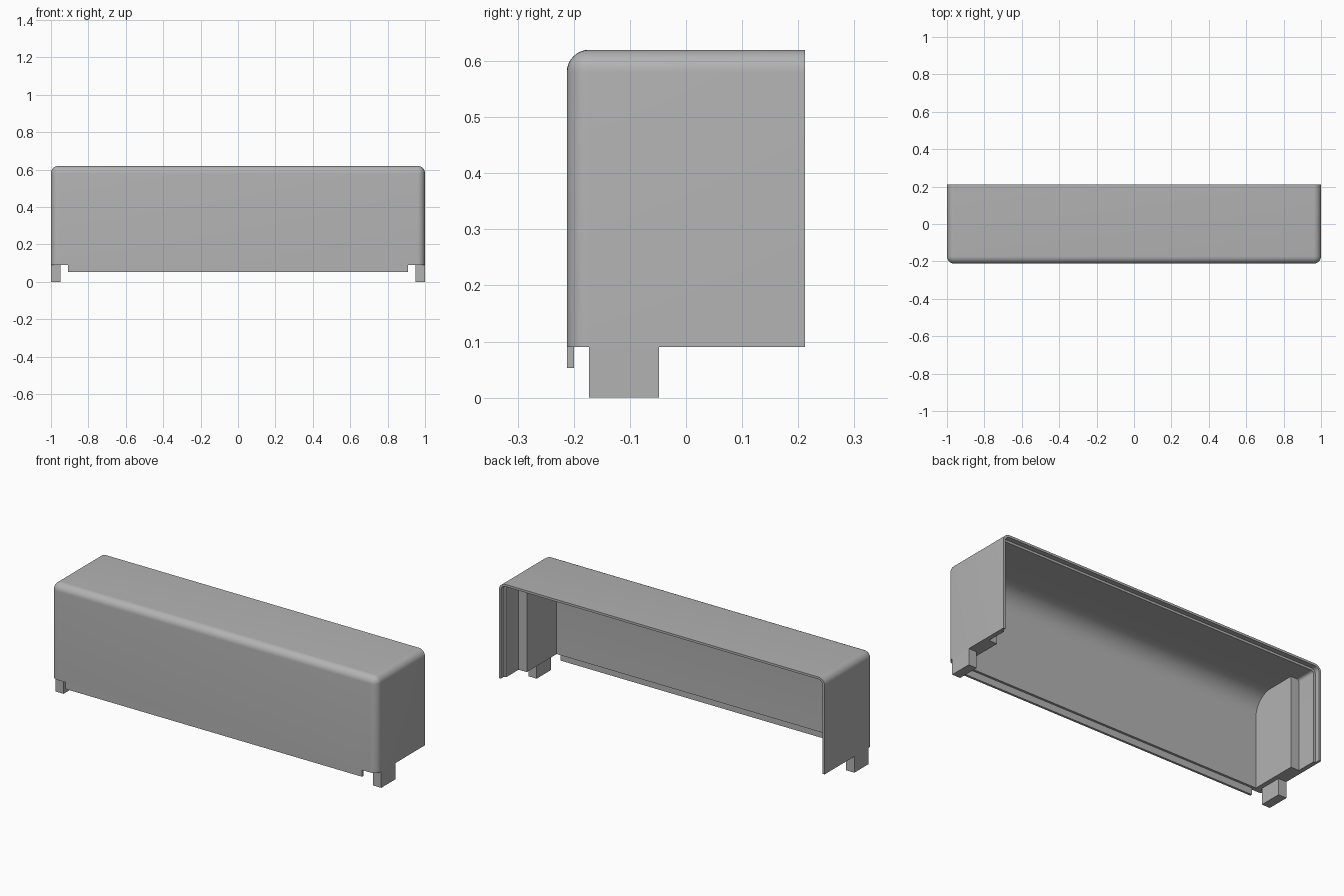
import bpy
import bmesh
import math

cube = bpy.data.objects.get("Cube")
if cube:
    bpy.data.objects.remove(cube, do_unlink=True)

# One neutral grey for the whole moulding
grey = bpy.data.materials.new("plain grey")
grey.use_nodes = True
colour = (0.45, 0.45, 0.45, 1)
grey.diffuse_color = colour
grey.node_tree.nodes["Principled BSDF"].inputs["Base Color"].default_value = colour

FRONT, BACK, BASE, TOP = -0.2125, 0.2125, 0.09, 0.62
WALL, RIM = 0.025, 0.0125


def box(name, xs, ys, zs, radius=0, rounded=None):
    """Box between limits; rounded(edge centre) picks the edges to fillet."""
    bm = bmesh.new()
    bmesh.ops.create_cube(bm, size=1)
    for v in bm.verts:
        v.co = [lim[0] if c < 0 else lim[1] for c, lim in zip(v.co, (xs, ys, zs))]
    if rounded:
        mid = [sum(lim) / 2 for lim in (xs, ys, zs)]
        edges = []
        for e in bm.edges:
            centre = (e.verts[0].co + e.verts[1].co) / 2
            side = [0 if abs(c - m) < 1e-5 else (1 if c > m else -1)
                    for c, m in zip(centre, mid)]
            if rounded(*side):
                edges.append(e)
        bmesh.ops.bevel(bm, geom=edges, offset=radius, segments=8,
                        profile=0.5, affect='EDGES')
    bmesh.ops.recalc_face_normals(bm, faces=bm.faces)
    mesh = bpy.data.meshes.new(name)
    bm.to_mesh(mesh)
    bm.free()
    mesh.materials.append(grey)
    obj = bpy.data.objects.new(name, mesh)
    bpy.context.collection.objects.link(obj)
    return obj


def front_and_ends(x, y, z):
    return (y == -1 and z >= 0) or (x != 0 and z == 1)


def front_top(x, y, z):
    return y == -1 and z == 1


def end_top(x, y, z):
    return x != 0 and z == 1


# Outer cover, rounded along the front, ends and top
cover = box("cover_shell", (-1, 1), (FRONT, BACK), (BASE, TOP), 0.04, front_and_ends)

# Main cavity, wider rear pocket and thin back rim
cutters = [
    box("main_cavity", (-0.925, 0.925), (FRONT + WALL, 0.5), (-0.2, TOP - WALL),
        0.11, front_top),
    box("rear_pocket", (WALL - 1, 1 - WALL), (0.075, 0.5), (-0.2, TOP - WALL),
        0.015, end_top),
    box("rim_rebate", (RIM - 1, 1 - RIM), (0.185, 0.5), (-0.2, TOP - RIM),
        0.0275, end_top),
]
bpy.context.view_layer.objects.active = cover
for cutter in cutters:
    cutter.hide_render = True
    mod = cover.modifiers.new(cutter.name, 'BOOLEAN')
    mod.operation = 'DIFFERENCE'
    mod.solver = 'EXACT'
    mod.object = cutter
    bpy.ops.object.modifier_apply(modifier=mod.name)
for cutter in cutters:
    bpy.data.objects.remove(cutter, do_unlink=True)

bpy.ops.object.select_all(action='DESELECT')
cover.select_set(True)
bpy.ops.object.shade_smooth_by_angle(angle=math.radians(30))

# Thin lip below the front wall
box("front_lip", (-0.91, 0.91), (FRONT, FRONT + RIM), (0.053, BASE))

# Locating foot under each end
for name, side in (("left_foot", 1), ("right_foot", -1)):
    box(name, sorted((side * 0.95, side)), (-0.1725, -0.048), (0, BASE))
